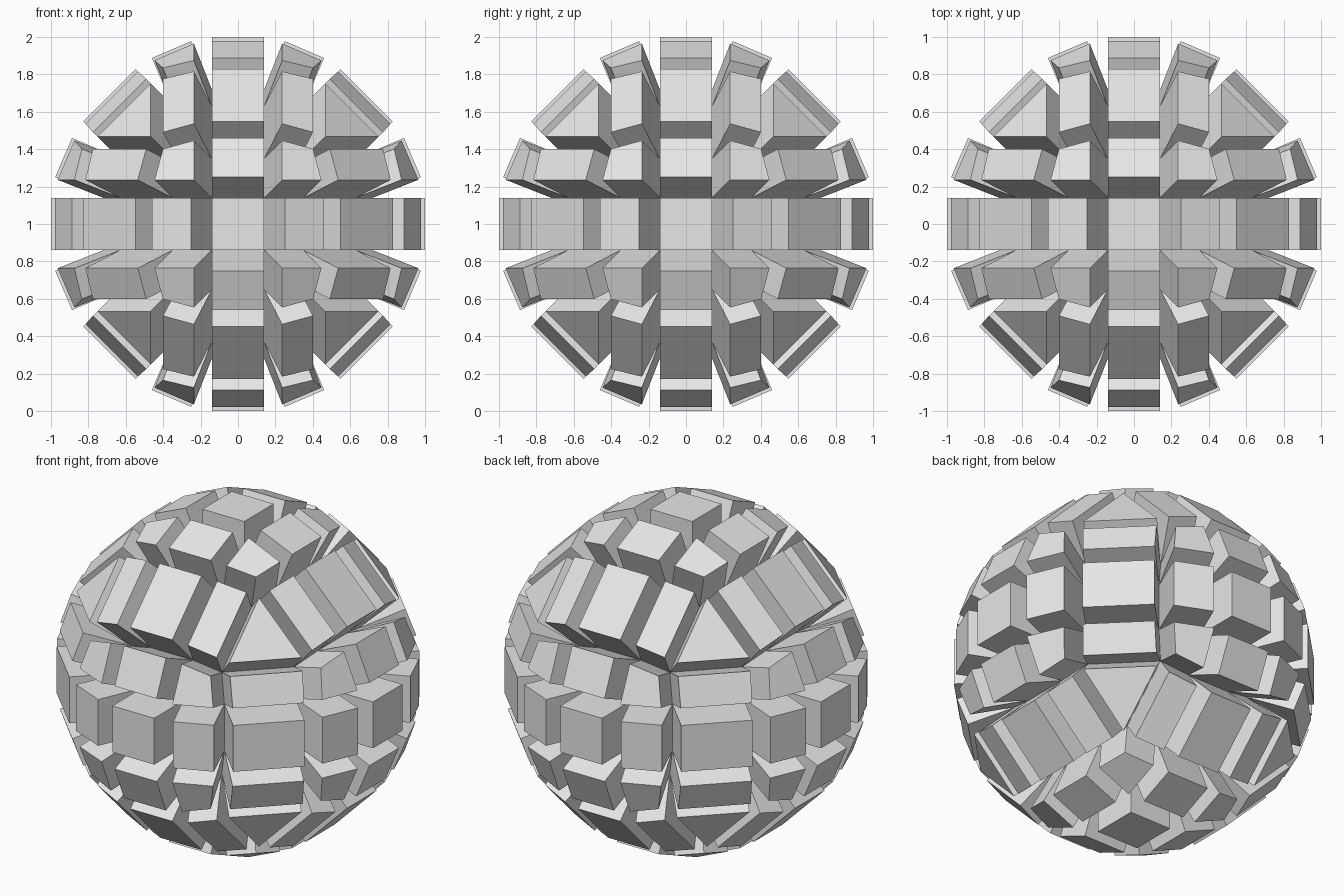
import bpy, bmesh
from itertools import product
from mathutils import Vector, geometry

if "Cube" in bpy.data.objects:
    bpy.data.objects.remove(bpy.data.objects["Cube"])

HEIGHT = 0.28                   # how far every block rises from the core
INNER = 0.14                    # half width of the middle blocks
CORE = 0.72                     # core distance along the axes
RIM_IN, RIM_UP = 0.35, 0.63     # rim points next to the middle blocks
TIP_IN, TIP_UP = 0.305, 0.59    # rim points at the corners
CENTRE = Vector((0, 0, 1))

grey = bpy.data.materials.new("plain_grey")
grey.use_nodes = True
grey.diffuse_color = (0.8, 0.8, 0.8, 1)
grey.node_tree.nodes["Principled BSDF"].inputs["Base Color"].default_value = (0.8, 0.8, 0.8, 1)


def turn(p, k):
    """Cycle the axes k times."""
    p = list(p)
    return Vector(p[k:] + p[:k])


def grid_point(i, j):
    """Point of the four by four grid on one side of the core."""
    si, sj = (1 if i > 0 else -1), (1 if j > 0 else -1)
    far_i, far_j = abs(i) == 2, abs(j) == 2
    if far_i and far_j:
        return Vector((si * TIP_IN, sj * TIP_IN, TIP_UP))
    if far_i:
        return Vector((si * RIM_IN, sj * INNER, RIM_UP))
    if far_j:
        return Vector((si * INNER, sj * RIM_IN, RIM_UP))
    return Vector((si * INNER, sj * INNER, CORE))


def add_block(bm, points):
    """Raise one face of the core straight out along its normal."""
    n = geometry.normal(points)
    if n.dot(sum(points, Vector())) < 0:
        points, n = points[::-1], -n
    base = [bm.verts.new(p + CENTRE) for p in points]
    top = [bm.verts.new(p + n * HEIGHT + CENTRE) for p in points]
    bm.faces.new(top)
    for a in range(len(base)):
        b = (a + 1) % len(base)
        bm.faces.new((base[a], base[b], top[b], top[a]))


def make_object(name, faces):
    bm = bmesh.new()
    for points in faces:
        add_block(bm, points)
    mesh = bpy.data.meshes.new(name)
    bm.to_mesh(mesh)
    bm.free()
    mesh.materials.append(grey)
    bpy.context.collection.objects.link(bpy.data.objects.new(name, mesh))


STEPS = [(-2, -1), (-1, 1), (1, 2)]
SIGNS = (-1, 1)
side_faces, edge_faces, corner_faces = [], [], []

# Three by three blocks on each of the six sides
for k, s, (i0, i1), (j0, j1) in product(range(3), SIGNS, STEPS, STEPS):
    quad = [grid_point(i, j) for i, j in ((i0, j0), (i1, j0), (i1, j1), (i0, j1))]
    side_faces.append([turn((p.x, p.y, s * p.z), k) for p in quad])

# Three blocks along each of the twelve slanted edges
for k, s, t, (i0, i1) in product(range(3), SIGNS, SIGNS, STEPS):
    p, q = grid_point(i0, 2), grid_point(i1, 2)
    quad = [(p.x, p.y, p.z), (q.x, q.y, q.z), (q.x, q.z, q.y), (p.x, p.z, p.y)]
    edge_faces.append([turn((x, s * y, t * z), k) for x, y, z in quad])

# Triangular blocks at the eight corners
for signs in product(SIGNS, repeat=3):
    tips = [turn((TIP_IN, TIP_IN, TIP_UP), k) for k in range(3)]
    corner_faces.append([Vector([c * s for c, s in zip(p, signs)]) for p in tips])

make_object("side_blocks", side_faces)
make_object("edge_blocks", edge_faces)
make_object("corner_blocks", corner_faces)
